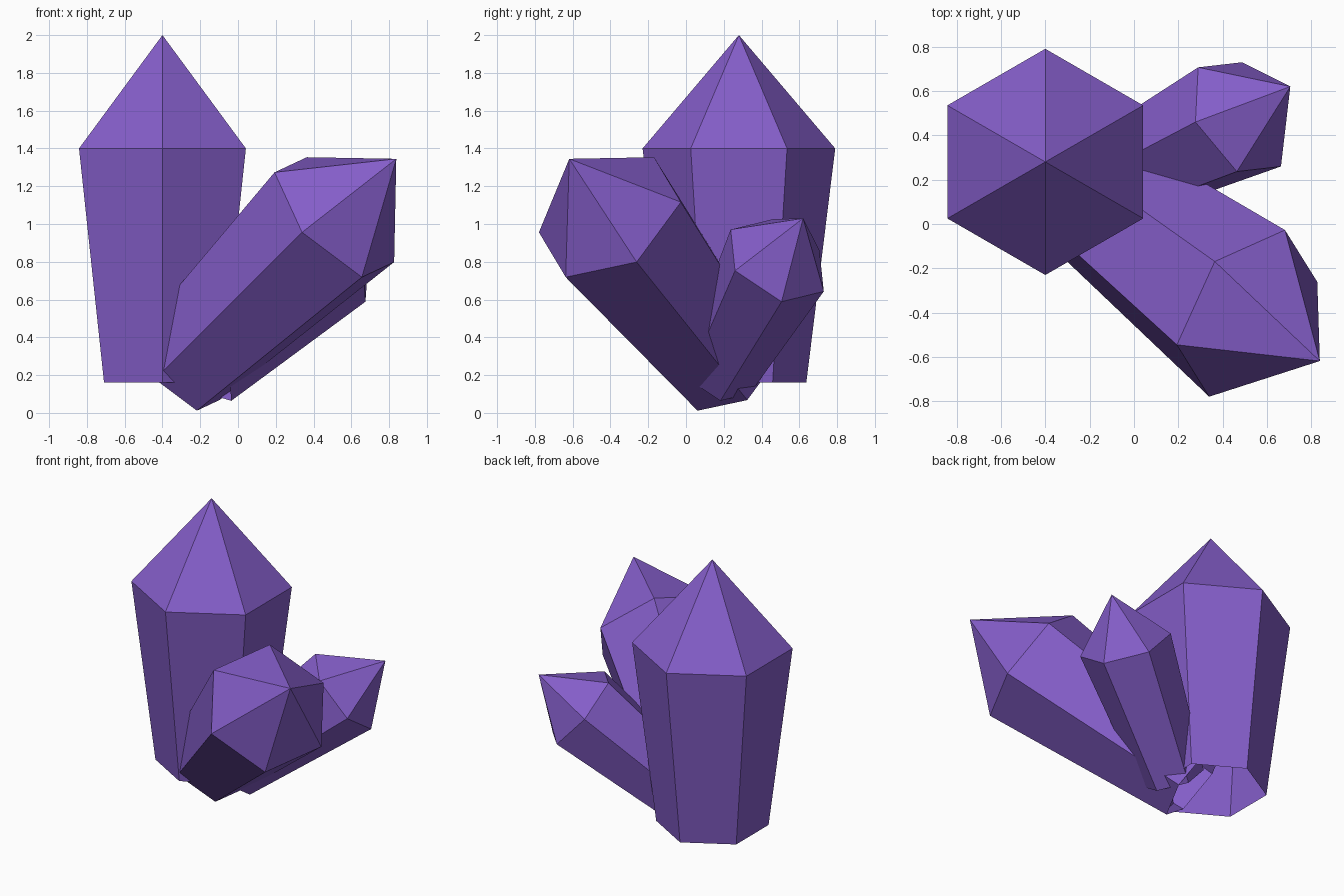
import bpy, bmesh, math
from mathutils import Vector

if "Cube" in bpy.data.objects:
    bpy.data.objects.remove(bpy.data.objects["Cube"])

purple = bpy.data.materials.new("crystal_purple")
purple.diffuse_color = (0.23, 0.11, 0.58, 1)
purple.use_nodes = True
purple.node_tree.nodes["Principled BSDF"].inputs["Base Color"].default_value = purple.diffuse_color

TAPER = 0.7  # base ring size relative to shoulder ring


def crystal(name, base, shoulder, tip, corner):
    """Six-sided tapered shaft with a pointed top and an open root.
    corner is one vertex of the shoulder ring; it sets radius and roll."""
    base, shoulder, tip, corner = map(Vector, (base, shoulder, tip, corner))
    n = (tip - shoulder).normalized()
    u = corner - shoulder
    u -= n * u.dot(n)
    v = n.cross(u)
    bm = bmesh.new()
    low, high = [], []
    for i in range(6):
        a = i * math.pi / 3
        d = u * math.cos(a) + v * math.sin(a)
        low.append(bm.verts.new(base + d * TAPER))
        high.append(bm.verts.new(shoulder + d))
    top = bm.verts.new(tip)
    for i in range(6):
        j = (i + 1) % 6
        bm.faces.new((low[i], low[j], high[j], high[i]))
        bm.faces.new((high[i], high[j], top))
    mesh = bpy.data.meshes.new(name)
    bm.to_mesh(mesh)
    bm.free()
    mesh.materials.append(purple)
    obj = bpy.data.objects.new(name, mesh)
    bpy.context.collection.objects.link(obj)
    return obj


# tall upright crystal
crystal("tall_crystal", (-0.40, 0.28, 0.16), (-0.40, 0.28, 1.40),
        (-0.40, 0.28, 2.0), (-0.40, 0.79, 1.40))
# medium crystal leaning to the front right
crystal("front_crystal", (-0.32, 0.225, 0.234), (0.51, -0.403, 1.036),
        (0.838, -0.618, 1.345), (0.338, -0.778, 0.955))
# small crystal leaning to the back right
crystal("back_crystal", (-0.175, 0.166, 0.217), (0.476, 0.483, 0.807),
        (0.705, 0.62, 1.03), (0.463, 0.236, 0.97))
